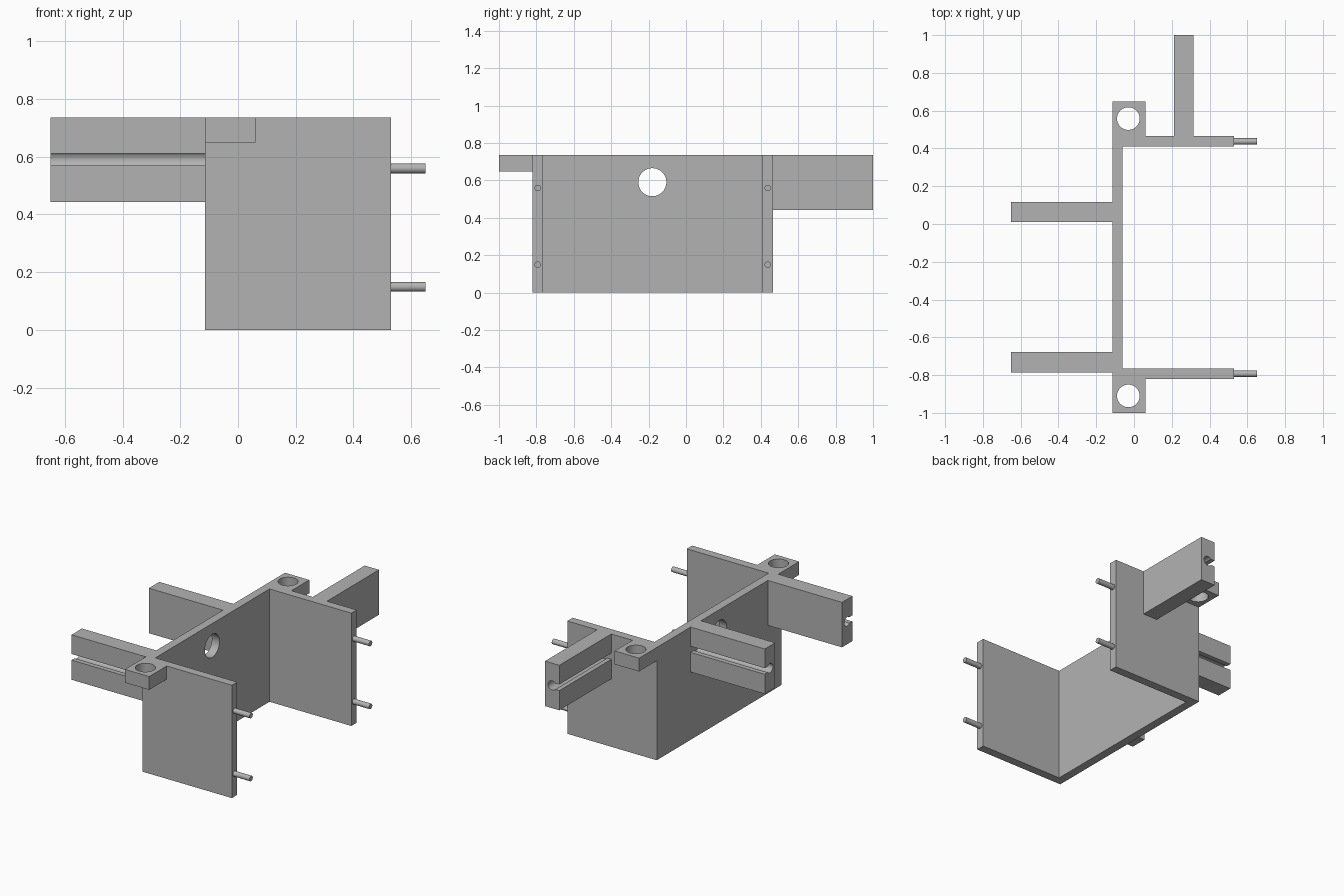
import bpy, bmesh, math
from mathutils import Vector

if "Cube" in bpy.data.objects:
    bpy.data.objects.remove(bpy.data.objects["Cube"])

H = 0.735                      # overall height
GROOVE_Z = 0.59                # centre height of grooves and wall hole

grey = bpy.data.materials.new("plain grey")
grey.diffuse_color = (0.45, 0.45, 0.45, 1)
grey.use_nodes = True
grey.node_tree.nodes["Principled BSDF"].inputs["Base Color"].default_value = grey.diffuse_color


def prism(name, points, sweep):
    """Extrude a closed 3D outline along a vector."""
    bm = bmesh.new()
    face = bm.faces.new([bm.verts.new(p) for p in points])
    ext = bmesh.ops.extrude_face_region(bm, geom=[face], use_keep_orig=True)
    moved = [v for v in ext["geom"] if isinstance(v, bmesh.types.BMVert)]
    bmesh.ops.translate(bm, verts=moved, vec=Vector(sweep))
    bmesh.ops.recalc_face_normals(bm, faces=bm.faces)
    me = bpy.data.meshes.new(name)
    bm.to_mesh(me)
    bm.free()
    ob = bpy.data.objects.new(name, me)
    bpy.context.collection.objects.link(ob)
    me.materials.append(grey)
    return ob


def activate(ob):
    bpy.ops.object.select_all(action='DESELECT')
    ob.select_set(True)
    bpy.context.view_layer.objects.active = ob


def smooth(ob):
    activate(ob)
    bpy.ops.object.shade_smooth_by_angle(angle=math.radians(30))


def rod(name, centre, radius, length, axis):
    """Round bar centred on a point, along X or Z."""
    rot = (0, math.pi / 2, 0) if axis == 'X' else (0, 0, 0)
    bpy.ops.mesh.primitive_cylinder_add(vertices=48, radius=radius, depth=length,
                                        location=centre, rotation=rot)
    ob = bpy.context.object
    ob.name = name
    ob.data.materials.append(grey)
    smooth(ob)
    return ob


def drill(ob, centre, radius, axis):
    """Cut a round through-hole."""
    cutter = rod("hole_cutter", centre, radius, 0.4, axis)
    cutter.hide_render = True
    mod = ob.modifiers.new("hole", 'BOOLEAN')
    mod.operation, mod.solver, mod.object = 'DIFFERENCE', 'EXACT', cutter
    activate(ob)
    bpy.ops.object.modifier_apply(modifier=mod.name)
    bpy.data.objects.remove(cutter)
    smooth(ob)


def grooved_arm(name, base, across, sweep, thick):
    """Arm with a keyhole groove; base is the bottom corner on the grooved side."""
    z0, r, h = 0.442, 0.03, 0.02
    a = math.pi - math.asin(h / r)
    outline = [(0, z0), (thick, z0), (thick, H), (0, H), (0, GROOVE_Z + h)]
    for i in range(25):
        t = a - 2 * a * i / 24
        outline.append((thick / 2 + r * math.cos(t), GROOVE_Z + r * math.sin(t)))
    outline.append((0, GROOVE_Z - h))
    smooth(prism(name, [(base[0] + u * across[0], base[1] + u * across[1], z)
                        for u, z in outline], sweep))


# U-shaped channel: long wall with two side walls
channel = prism("channel_walls", [
    (-0.115, -0.82, 0), (0.53, -0.82, 0), (0.53, -0.765, 0), (-0.06, -0.765, 0),
    (-0.06, 0.41, 0), (0.53, 0.41, 0), (0.53, 0.465, 0), (-0.115, 0.465, 0)], (0, 0, H))
drill(channel, (-0.0875, -0.18, GROOVE_Z), 0.075, 'X')

# Screw tabs at both ends of the long wall
for name, y0, y1 in (("front_tab", -1.0, -0.82), ("back_tab", 0.465, 0.648)):
    tab = prism(name, [(-0.115, y0, 0.648), (0.06, y0, 0.648),
                       (0.06, y1, 0.648), (-0.115, y1, 0.648)], (0, 0, H - 0.648))
    drill(tab, (-0.03, -0.91 if y0 < 0 else 0.558, 0.69), 0.06, 'Z')

# Arms with keyhole grooves
grooved_arm("front_left_arm", (-0.115, -0.785), (0, 1), (-0.535, 0, 0), 0.107)
grooved_arm("back_left_arm", (-0.115, 0.117), (0, -1), (-0.535, 0, 0), 0.107)
grooved_arm("rear_arm", (0.213, 0.465), (1, 0), (0, 0.535, 0), 0.103)

# Locating pins on the side wall ends
for side, y in (("front", -0.793), ("back", 0.437)):
    for level, z in (("lower", 0.149), ("upper", 0.559)):
        rod(f"{side}_{level}_pin", (0.585, y, z), 0.017, 0.13, 'X')
